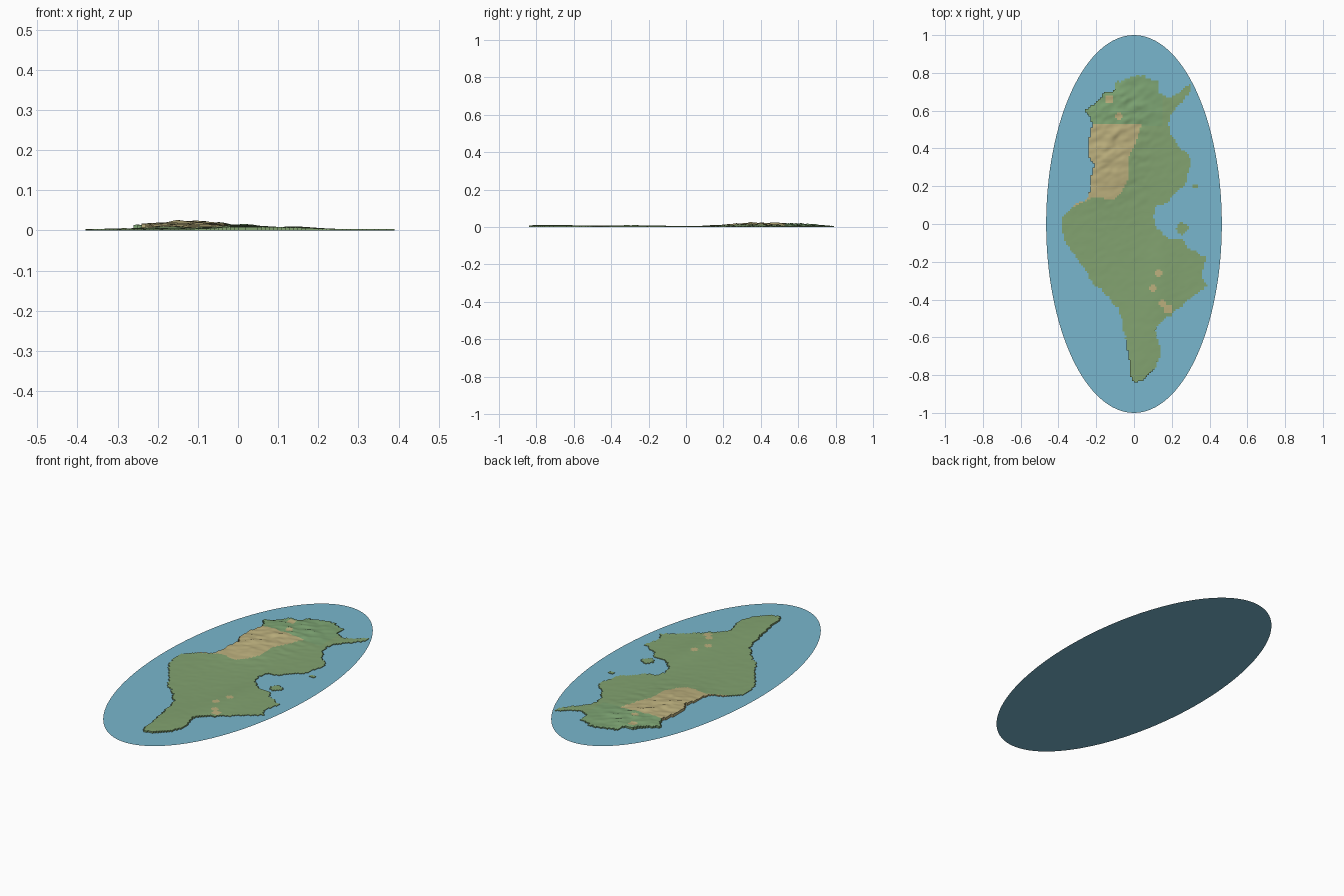
import bpy, bmesh, math
from mathutils import Vector, noise

default_cube = bpy.data.objects.get("Cube")
if default_cube:
    bpy.data.objects.remove(default_cube, do_unlink=True)

CELL = 0.01


def make_material(name, rgb):
    mat = bpy.data.materials.new(name)
    mat.use_nodes = True
    color = (*rgb, 1)
    mat.diffuse_color = color
    shader = mat.node_tree.nodes["Principled BSDF"]
    shader.inputs["Base Color"].default_value = color
    shader.inputs["Roughness"].default_value = 0.9
    return mat


def make_object(name, bm, materials):
    mesh = bpy.data.meshes.new(name)
    bm.to_mesh(mesh)
    bm.free()
    for mat in materials:
        mesh.materials.append(mat)
    obj = bpy.data.objects.new(name, mesh)
    bpy.context.collection.objects.link(obj)
    return obj


def inside(x, y, outline):
    """Even-odd test of a point against a closed outline."""
    hit = False
    for (ax, ay), (bx, by) in zip(outline, outline[1:] + outline[:1]):
        if (ay > y) != (by > y) and x < ax + (y - ay) * (bx - ax) / (by - ay):
            hit = not hit
    return hit


def pairs(numbers):
    return [(a / 100, b / 100) for a, b in zip(numbers[::2], numbers[1::2])]


def bump(x, y, cx, cy, rx, ry):
    return math.exp(-((x - cx) / rx) ** 2 - ((y - cy) / ry) ** 2)


# Coastline, clockwise from the north cape, in hundredths
coast = pairs([
    5, 79, 6, 77, 13, 76, 13, 70, 17, 67, 22, 68, 25, 71, 30, 74, 30, 70,
    25, 64, 20, 59, 18, 53, 20, 47, 23, 41, 28, 38, 30, 34, 29, 28, 27, 21,
    22, 17, 17, 11, 11, 9, 10, 4, 12, -2, 16, -6, 21, -9, 26, -8, 28, -12,
    33, -15, 38, -17, 37, -23, 36, -29, 39, -33, 35, -36, 30, -39, 25, -44,
    21, -46, 19, -49, 14, -52, 11, -56, 13, -62, 14, -69, 12, -75, 7, -81,
    0, -85, -2, -78, -3, -69, -5, -58, -8, -45, -14, -38, -22, -31, -26, -24,
    -31, -17, -36, -10, -38, -5, -38, 3, -33, 9, -24, 14, -23, 24, -21, 31,
    -24, 37, -24, 45, -22, 53, -26, 60, -21, 64, -16, 69, -11, 70, -9, 75,
    -4, 77])

# Dry plateau region and small dry patches (x, y, radius)
plateau = pairs([-30, 53, 4, 53, 1, 43, -3, 35, -3, 24, -6, 18, -10, 13,
                 -22, 14, -34, 8, -30, 20])
dry_patches = [(-.13, .66, .025), (-.08, .57, .018), (.13, -.26, .016),
               (.10, -.34, .018), (.15, -.42, .02), (.18, -.45, .022)]
islands = [(.255, -.025, .03), (.325, .2, .012)]


def ragged(x, y):
    """Shift a point a little so borders look eroded."""
    wobble = noise.noise_vector(Vector((x * 35, y * 35, 0)))
    return x + wobble.x * .009, y + wobble.y * .009


def is_land(x, y):
    x, y = ragged(x, y)
    if any(math.hypot(x - a, y - b) < r for a, b, r in islands):
        return True
    return inside(x, y, coast)


def is_dry(x, y):
    if inside(x, y, plateau):
        return True
    return any(math.hypot(x - a, y - b) < r for a, b, r in dry_patches)


def height(x, y):
    highland = bump(x, y, -.14, .37, .17, .22)
    north = bump(x, y, -.1, .62, .2, .14)
    ridge = bump(x, y, .14, -.28, .07, .22)
    tail = bump(x, y, .03, -.72, .15, .3)
    base = .003 + .017 * highland + .009 * north + .006 * ridge + .007 * tail
    # Crumpled ridges run east-north-east and fade out on the plains
    u, v = x * .9 + y * .45, y * .9 - x * .45
    rough = noise.noise(Vector((u * 14, v * 28, 3)))
    rough += .6 * noise.noise(Vector((u * 32, v * 50, 7)))
    strength = .0006 + .0065 * min(1, highland + north)
    return max(.002, base + rough * strength)


# Sea: flat oval sheet
sea_blue = make_material("sea_blue", (.19, .47, .61))
bm = bmesh.new()
bmesh.ops.create_circle(bm, cap_ends=True, segments=128, radius=1)
bmesh.ops.scale(bm, vec=(.465, 1, 1), verts=bm.verts)
for face in bm.faces:
    if face.normal.z < 0:
        face.normal_flip()
make_object("sea", bm, [sea_blue])

# Land: relief grid with stepped borders
plain_green = make_material("plain_green", (.225, .365, .162))
hill_green = make_material("hill_green", (.205, .37, .17))
dry_tan = make_material("dry_tan", (.50, .43, .205))
bm = bmesh.new()
corners = {}


def corner(i, j):
    if (i, j) not in corners:
        x, y = i * CELL, j * CELL
        corners[i, j] = bm.verts.new((x, y, height(x, y)))
    return corners[i, j]


for i in range(-45, 45):
    for j in range(-90, 85):
        if is_land((i + .5) * CELL, (j + .5) * CELL):
            bm.faces.new([corner(i, j), corner(i + 1, j),
                          corner(i + 1, j + 1), corner(i, j + 1)])

# Colour by region
for face in bm.faces:
    c = face.calc_center_median()
    if is_dry(c.x, c.y):
        face.material_index = 2
    elif c.y > .52 and c.x < .15:
        face.material_index = 1
    face.smooth = True

# Cliffs: drop every border edge to the sea, keeping its land colour
for edge in [e for e in bm.edges if e.is_boundary]:
    loop = edge.link_loops[0]
    a, b = loop.vert, loop.link_loop_next.vert
    low_b = bm.verts.new((b.co.x, b.co.y, 0))
    low_a = bm.verts.new((a.co.x, a.co.y, 0))
    cliff = bm.faces.new([b, a, low_a, low_b])
    cliff.material_index = loop.face.material_index
bmesh.ops.remove_doubles(bm, verts=[v for v in bm.verts if v.co.z == 0],
                         dist=.0001)
land = make_object("land", bm, [plain_green, hill_green, dry_tan])

# Smooth slopes, sharp cliffs
bpy.ops.object.select_all(action='DESELECT')
land.select_set(True)
bpy.context.view_layer.objects.active = land
bpy.ops.object.shade_smooth_by_angle(angle=math.radians(35))
